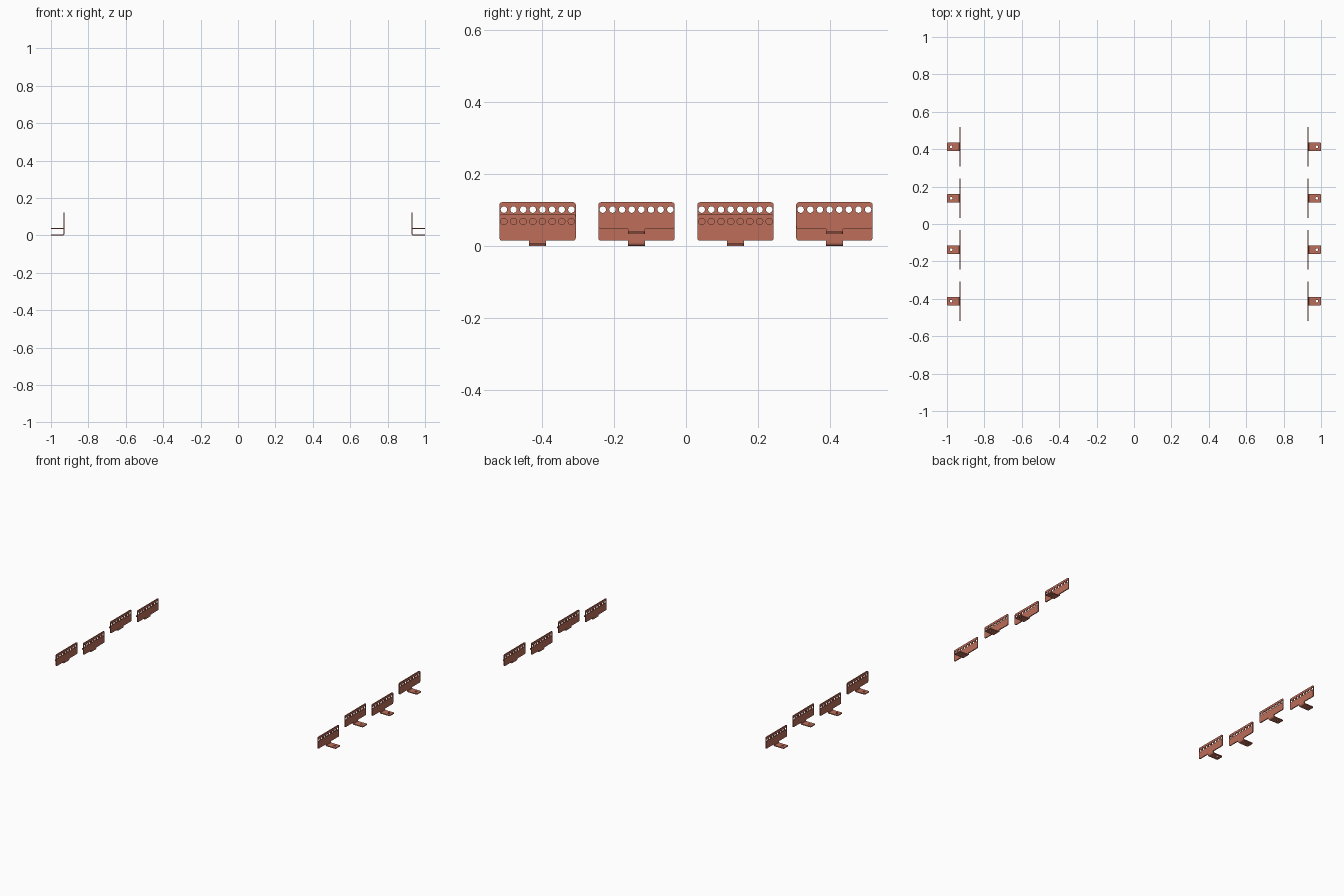
import bpy, bmesh
from math import sin, cos, pi, tau
from mathutils import Vector

if "Cube" in bpy.data.objects:
    bpy.data.objects.remove(bpy.data.objects["Cube"])

T = 0.006            # sheet thickness
R = 0.006            # mid-plane bend radius
L = R * pi / 2       # length of bend in the flat pattern


def rounded(corners, seg=5):
    """Outline from (u, v, radius) corners, with fillets."""
    pts, n = [], len(corners)
    for i, (u, v, r) in enumerate(corners):
        p = Vector((u, v))
        if r == 0:
            pts.append(p)
            continue
        a = (Vector(corners[i - 1][:2]) - p).normalized() * r
        b = (Vector(corners[(i + 1) % n][:2]) - p).normalized() * r
        for k in range(seg + 1):
            t = k / seg * pi / 2
            pts.append(p + a * (1 - sin(t)) + b * (1 - cos(t)))
    return pts


def circle(u, v, r, n=20):
    return [Vector((u + r * cos(tau * k / n), v + r * sin(tau * k / n))) for k in range(n)]


def add_loop(bm, pts):
    vs = [bm.verts.new((p.x, p.y, -T / 2)) for p in pts]
    for i, v in enumerate(vs):
        bm.edges.new((vs[i - 1], v))


def fold(co):
    """Fold the flat pattern: tab (v<0), bend, then upright plate."""
    u, v, n = co
    if v < 0:
        x, z = R - v, n
    elif v > L:
        x, z = n, R + v - L
    else:
        a = v / R
        x, z = R - (R - n) * sin(a), R - (R - n) * cos(a)
    return Vector((x, u, z))


def bracket_mesh():
    bm = bmesh.new()
    hw, tw = 0.106, 0.0235
    end, low, top = -0.063, L + 0.0055, L + 0.0795
    # flat pattern: tab, neck and wide plate
    half = [(tw, end, 0.006), (tw, low, 0), (hw, low, 0.007), (hw, top, 0.007)]
    add_loop(bm, rounded(half + [(-u, v, r) for u, v, r in reversed(half)]))
    # row of plate holes and the tab screw hole
    for i in range(8):
        add_loop(bm, circle((i - 3.5) * 0.0268, L + 0.059, 0.009))
    add_loop(bm, circle(0, -0.041, 0.007))
    bmesh.ops.triangle_fill(bm, edges=bm.edges[:], use_beauty=True, use_dissolve=False)
    # cuts across the bend zone
    for k in range(7):
        bmesh.ops.bisect_plane(bm, geom=bm.verts[:] + bm.edges[:] + bm.faces[:], dist=1e-6,
                               plane_co=(0, L * k / 6, 0), plane_no=(0, 1, 0))
    # thickness
    ext = bmesh.ops.extrude_face_region(bm, geom=bm.faces[:])
    for e in ext["geom"]:
        if isinstance(e, bmesh.types.BMVert):
            e.co.z += T
    for v in bm.verts:
        v.co = fold(v.co)
    bmesh.ops.recalc_face_normals(bm, faces=bm.faces[:])
    me = bpy.data.meshes.new("bracket")
    bm.to_mesh(me)
    bm.free()
    return me


copper = bpy.data.materials.new("copper_red")
copper.diffuse_color = (0.51, 0.155, 0.10, 1)
copper.use_nodes = True
copper.node_tree.nodes["Principled BSDF"].inputs["Base Color"].default_value = copper.diffuse_color
mesh = bracket_mesh()
mesh.materials.append(copper)

# two facing rows of brackets at alternating heights
for side, name in ((1, "right"), (-1, "left")):
    for i in range(4):
        high = (i % 2 == 1) == (side == 1)
        ob = bpy.data.objects.new(f"{name}_bracket_{i + 1}", mesh.copy())
        ob.location = (side * 0.931, (i - 1.5) * 0.275, T / 2 + (0.033 if high else 0))
        ob.rotation_euler.z = 0 if side == 1 else pi
        bpy.context.collection.objects.link(ob)
        bpy.ops.object.select_all(action="DESELECT")
        ob.select_set(True)
        bpy.context.view_layer.objects.active = ob
        bpy.ops.object.shade_smooth_by_angle(angle=0.6)
